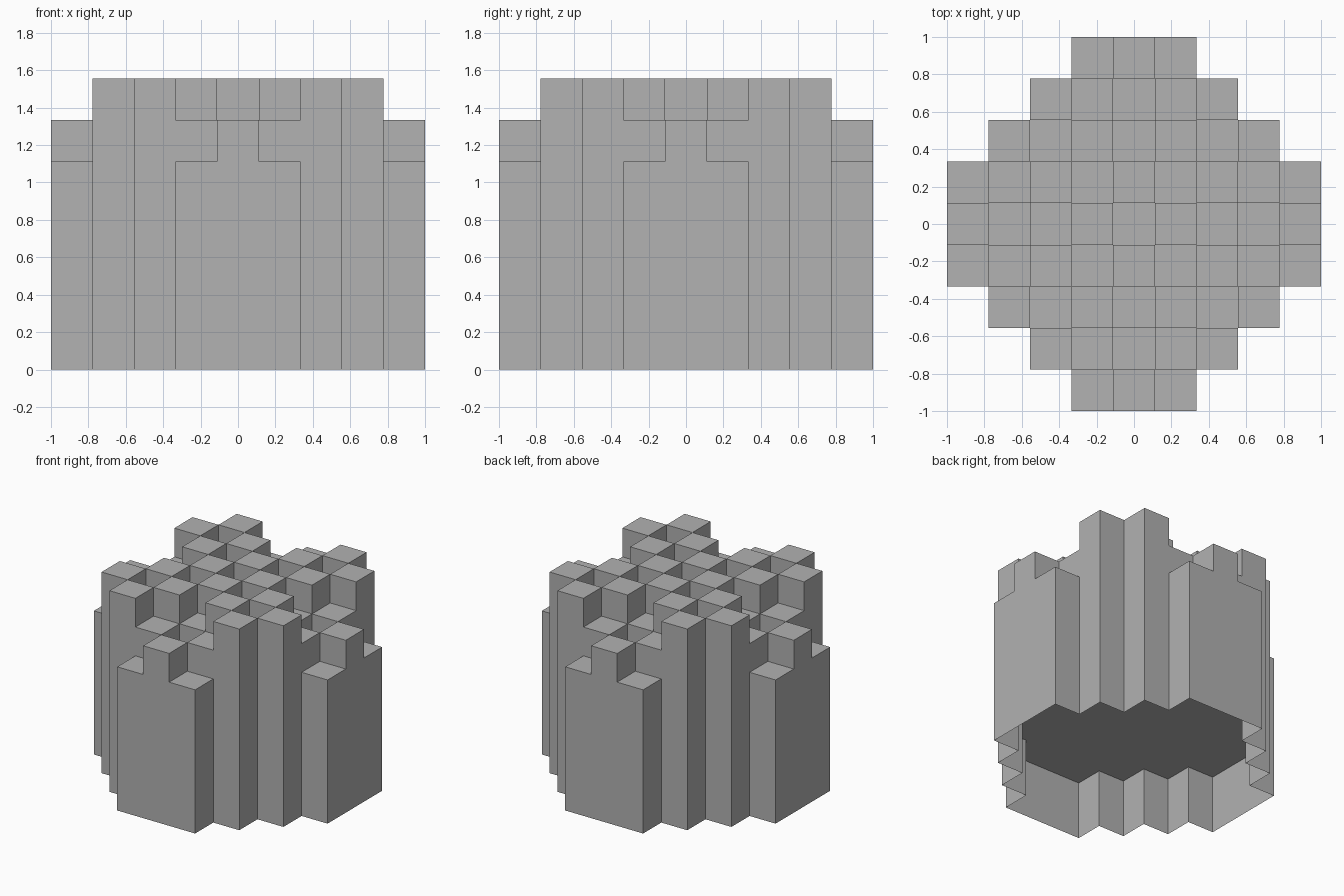
import bpy
import bmesh
import math

if "Cube" in bpy.data.objects:
    bpy.data.objects.remove(bpy.data.objects["Cube"], do_unlink=True)

CELL = 2 / 9
R = 4

grey = bpy.data.materials.new("stone grey")
grey.use_nodes = True
colour = (0.445, 0.445, 0.445, 1)
grey.diffuse_color = colour
grey.node_tree.nodes["Principled BSDF"].inputs["Base Color"].default_value = colour


def height(i, j):
    """Column height in cells; zero outside the stepped round footprint."""
    a, b = sorted((abs(i), abs(j)))
    if b > R or a + b > R + 1:
        return 0
    if (i + j) % 2 == 0:
        return 6
    return 5 if b >= 3 and a <= 1 else 7


def quad(bm, points):
    bm.faces.new([bm.verts.new([c * CELL for c in p]) for p in points])


def flat(bm, i, j, z):
    h = 0.5
    quad(bm, [(i - h, j - h, z), (i + h, j - h, z), (i + h, j + h, z), (i - h, j + h, z)])


def wall(bm, i, j, dx, dy, z):
    # Unit square on the side of the column facing (dx, dy)
    cx, cy = i + dx / 2, j + dy / 2
    tx, ty = -dy / 2, dx / 2
    quad(bm, [(cx - tx, cy - ty, z), (cx + tx, cy + ty, z),
              (cx + tx, cy + ty, z + 1), (cx - tx, cy - ty, z + 1)])


def finish(bm, name):
    # Weld the squares and merge the coplanar ones into clean flat faces
    bmesh.ops.remove_doubles(bm, verts=bm.verts, dist=0.001)
    bmesh.ops.dissolve_limit(bm, angle_limit=math.radians(1), verts=bm.verts, edges=bm.edges)
    mesh = bpy.data.meshes.new(name)
    bm.to_mesh(mesh)
    bm.free()
    mesh.materials.append(grey)
    obj = bpy.data.objects.new(name, mesh)
    bpy.context.collection.objects.link(obj)
    return obj


cells = [(i, j) for i in range(-R, R + 1) for j in range(-R, R + 1) if height(i, j)]

# Outer skin: column tops and exposed sides, open underneath
bm = bmesh.new()
for i, j in cells:
    top = height(i, j)
    flat(bm, i, j, top)
    for dx, dy in ((1, 0), (-1, 0), (0, 1), (0, -1)):
        for z in range(height(i + dx, j + dy), top):
            wall(bm, i, j, dx, dy, z)
finish(bm, "column_block")

# Ceiling of the shallow hollow below
bm = bmesh.new()
for i, j in cells:
    flat(bm, i, j, 2)
bmesh.ops.reverse_faces(bm, faces=bm.faces)
ceiling = finish(bm, "hollow_ceiling")
ceiling.scale = (0.999, 0.999, 1)
